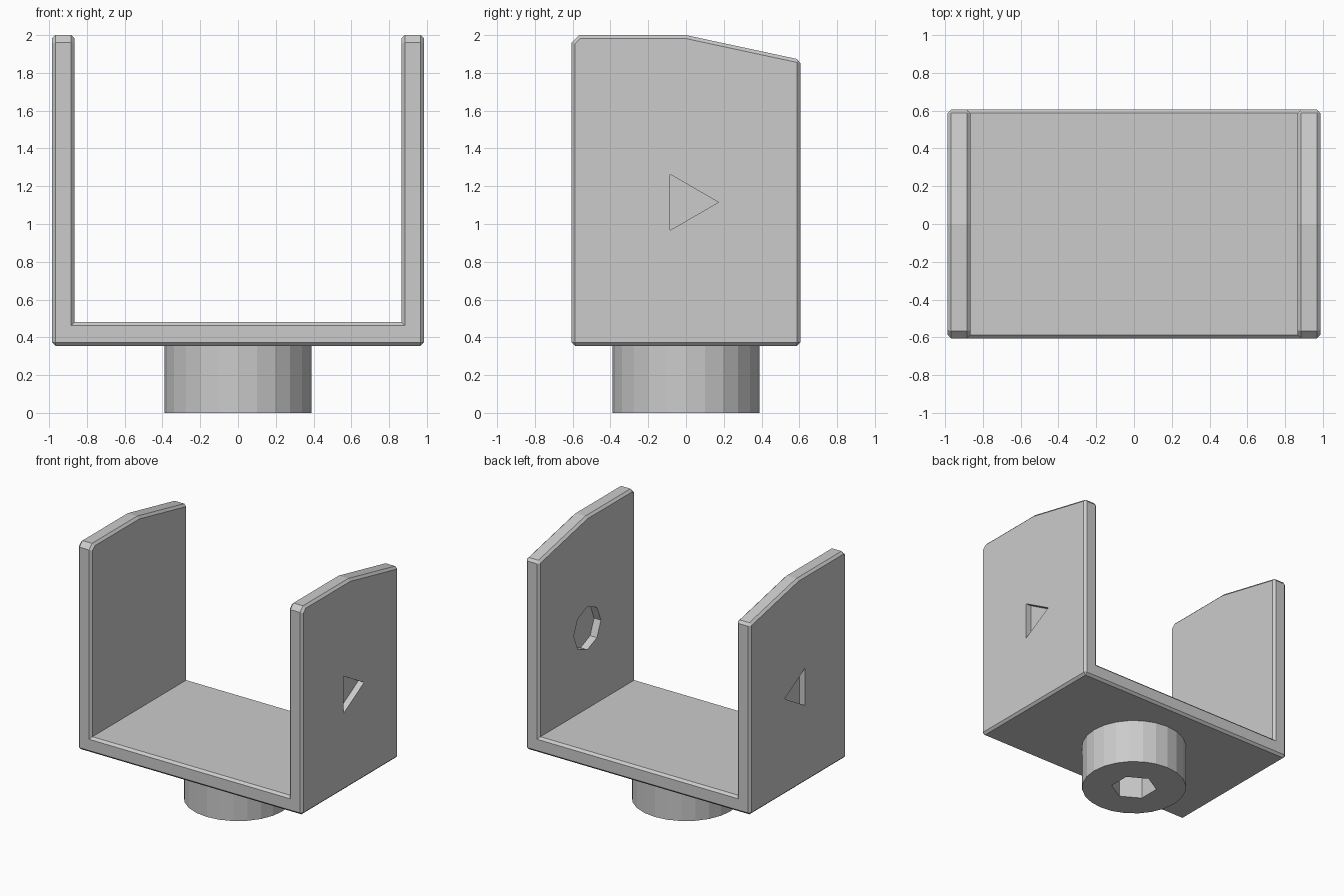
import bpy, bmesh, math
from mathutils import Matrix, Vector

if "Cube" in bpy.data.objects:
    bpy.data.objects.remove(bpy.data.objects["Cube"])


def finish(name, bm):
    bmesh.ops.recalc_face_normals(bm, faces=bm.faces[:])
    mesh = bpy.data.meshes.new(name)
    bm.to_mesh(mesh)
    bm.free()
    obj = bpy.data.objects.new(name, mesh)
    bpy.context.collection.objects.link(obj)
    return obj


def prism(name, sides, radius, depth, centre, along_x=False):
    """Regular prism with one corner pointing to +y."""
    bm = bmesh.new()
    m = Matrix.Translation(centre)
    if along_x:
        m = m @ Matrix.Rotation(math.pi / 2, 4, 'Y')
    bmesh.ops.create_cone(bm, cap_ends=True, segments=sides, radius1=radius,
                          radius2=radius, depth=depth, matrix=m)
    return finish(name, bm)


def cut(target, cutter):
    cutter.hide_render = True
    cutter.hide_set(True)
    mod = target.modifiers.new(cutter.name, 'BOOLEAN')
    mod.operation = 'DIFFERENCE'
    mod.solver = 'EXACT'
    mod.object = cutter


W, T, D = 0.985, 0.12, 0.605       # half width, wall thickness, half depth
BASE, FLOOR, TOP = 0.355, 0.48, 2.0
IN = W - T

# U-shaped bracket: profile extruded from front to back
bm = bmesh.new()
profile = [(-W, BASE), (W, BASE), (W, TOP), (IN, TOP),
           (IN, FLOOR), (-IN, FLOOR), (-IN, TOP), (-W, TOP)]
face = bm.faces.new([bm.verts.new((x, -D, z)) for x, z in profile])
ext = bmesh.ops.extrude_face_region(bm, geom=[face], use_keep_orig=True)
bmesh.ops.translate(bm, vec=(0, 2 * D, 0),
                    verts=[g for g in ext['geom'] if isinstance(g, bmesh.types.BMVert)])

# Slope the tops down to the back and clip their front corners
for point, normal in (((0, 0, TOP), (0, 0.13, 0.605)),
                      ((0, -D + 0.038, TOP), (0, -1, 1))):
    bmesh.ops.bisect_plane(bm, geom=bm.verts[:] + bm.edges[:] + bm.faces[:],
                           plane_co=point, plane_no=Vector(normal).normalized(),
                           clear_outer=True)
    bmesh.ops.holes_fill(bm, edges=[e for e in bm.edges if e.is_boundary], sides=0)

# Chamfer the sharp outward edges
bmesh.ops.recalc_face_normals(bm, faces=bm.faces[:])
sharp = [e for e in bm.edges if len(e.link_faces) == 2 and e.is_convex
         and e.calc_face_angle() > math.radians(50)]
bmesh.ops.bevel(bm, geom=sharp, offset=0.018, offset_type='OFFSET', segments=1,
                profile=0.5, affect='EDGES', clamp_overlap=True)
bracket = finish("bracket", bm)

# Triangular recess outside each wall, octagonal recess inside the right wall
for side, label in ((-1, "left"), (1, "right")):
    cut(bracket, prism(f"{label}_triangle_cutter", 3, 0.172, 0.1,
                       (side * W, 0, 1.115), True))
cut(bracket, prism("octagon_cutter", 8, 0.17, 0.12, (IN, 0, 1.115), True))

# Round foot peg with a hexagonal socket underneath
peg = prism("foot_peg", 24, 0.39, BASE, (0, 0, BASE / 2))
cut(peg, prism("hex_socket_cutter", 6, 0.17, 0.5, (0, 0, 0)))
